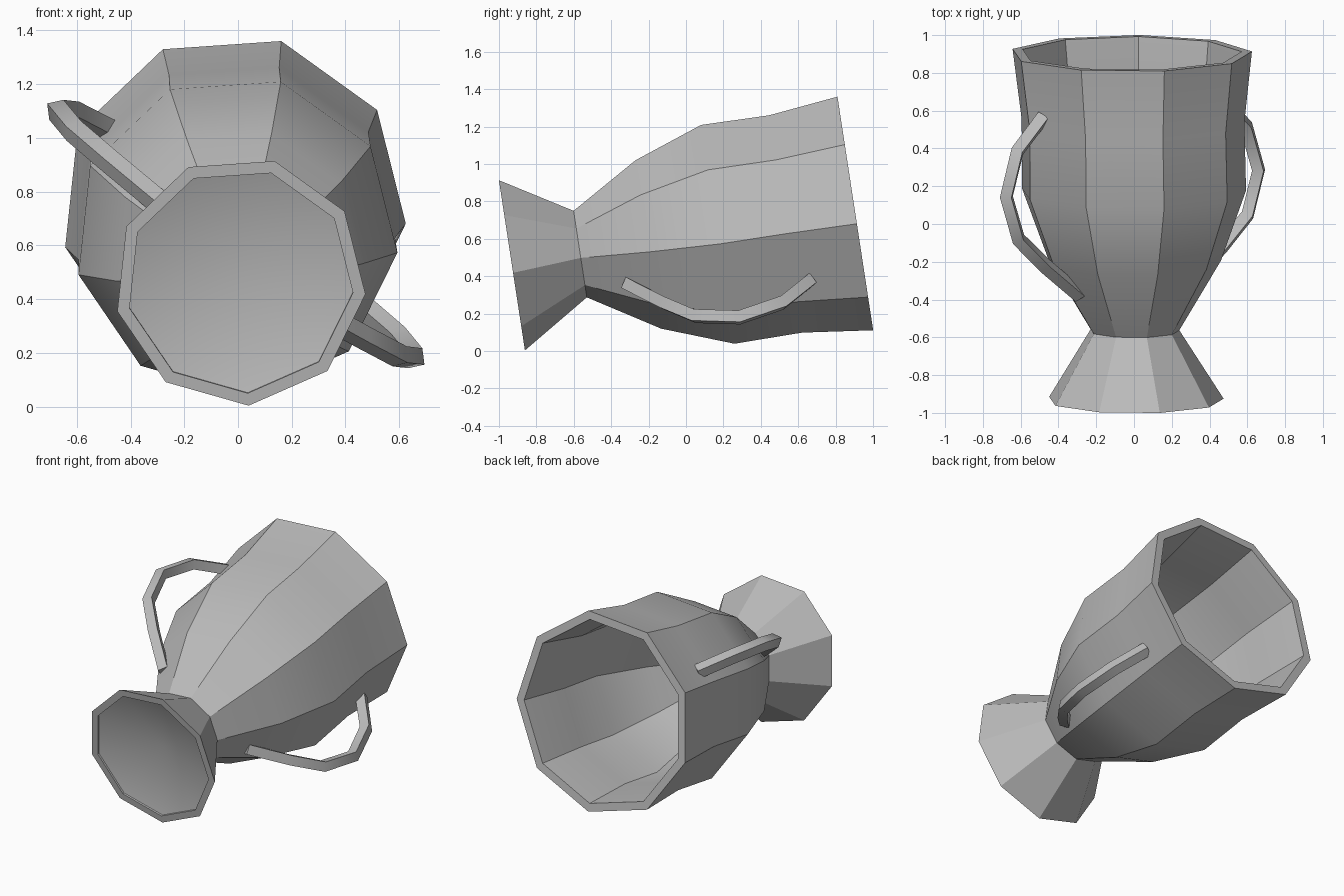
import bpy, bmesh, math
from mathutils import Vector

cube = bpy.data.objects.get("Cube")
if cube:
    bpy.data.objects.remove(cube, do_unlink=True)

SIDES = 9
ORIGIN = Vector((0.007, -0.932, 0.467))            # centre of the foot
AXIS = Vector((-0.013, 0.9885, 0.151)).normalized()  # the cup lies tipped back
ACROSS = Vector((1, 0, 0))
UP = Vector((0, -0.151, 0.9885))

metal = bpy.data.materials.new("grey metal")
metal.use_nodes = True
metal.diffuse_color = (0.5, 0.5, 0.5, 1)
metal.node_tree.nodes["Principled BSDF"].inputs["Base Color"].default_value = (0.5, 0.5, 0.5, 1)


def place(t, r, degrees, side=0.0):
    """Point at distance t along the axis, r out from it, side across that direction."""
    a = math.radians(degrees)
    out = ACROSS * math.cos(a) + UP * math.sin(a)
    tangent = UP * math.cos(a) - ACROSS * math.sin(a)
    return ORIGIN + AXIS * t + out * r + tangent * side


def finish(bm, name):
    bmesh.ops.recalc_face_normals(bm, faces=bm.faces)
    mesh = bpy.data.meshes.new(name)
    bm.to_mesh(mesh)
    bm.free()
    mesh.materials.append(metal)
    obj = bpy.data.objects.new(name, mesh)
    bpy.context.collection.objects.link(obj)
    bpy.ops.object.select_all(action='DESELECT')
    obj.select_set(True)
    bpy.context.view_layer.objects.active = obj
    bpy.ops.object.shade_smooth_by_angle(angle=math.radians(30))
    return obj


def bridge(bm, rings):
    for a, b in zip(rings, rings[1:]):
        n = len(a)
        for i in range(n):
            j = (i + 1) % n
            bm.faces.new((a[i], a[j], b[j], b[i]))


# Cup: foot, waist, bowl, rim and hollow inside as one turned profile
outer = [(0.37, 0.239), (0.738, 0.465), (1.113, 0.604), (1.48, 0.6), (1.857, 0.645)]
inner = [(1.857, 0.59), (1.48, 0.545), (1.125, 0.548), (0.76, 0.412), (0.42, 0.2)]
foot = [(0.012, 0.423), (0.0, 0.423), (0.0, 0.47)]
bm = bmesh.new()
rings = [[bm.verts.new(place(t, r, 34 + k * 360 / SIDES)) for k in range(SIDES)]
         for t, r in foot + outer + inner]
bridge(bm, rings)
for tip, ring in ((0.13, rings[0]), (0.42, rings[-1])):
    apex = bm.verts.new(place(tip, 0, 0))
    for k in range(SIDES):
        bm.faces.new((ring[k], ring[(k + 1) % SIDES], apex))
finish(bm, "cup_body")

# Handles: diamond section swept along a path, on opposite sides
path = [Vector(p) for p in ((1.567, 0.57), (1.398, 0.74), (1.16, 0.815),
                            (0.926, 0.74), (0.772, 0.575), (0.592, 0.35))]
for name, angle in (("right_handle", 145), ("left_handle", -35)):
    bm = bmesh.new()
    rings = []
    for i, p in enumerate(path):
        d = (path[min(i + 1, len(path) - 1)] - path[max(i - 1, 0)]).normalized()
        n = Vector((-d.y, d.x)) * 0.042
        section = [(p + n, 0), (p, 0.046), (p - n, 0), (p, -0.046)]
        rings.append([bm.verts.new(place(q.x, q.y, angle, s)) for q, s in section])
    bridge(bm, rings)
    bm.faces.new(rings[0])
    bm.faces.new(rings[-1])
    finish(bm, name)
